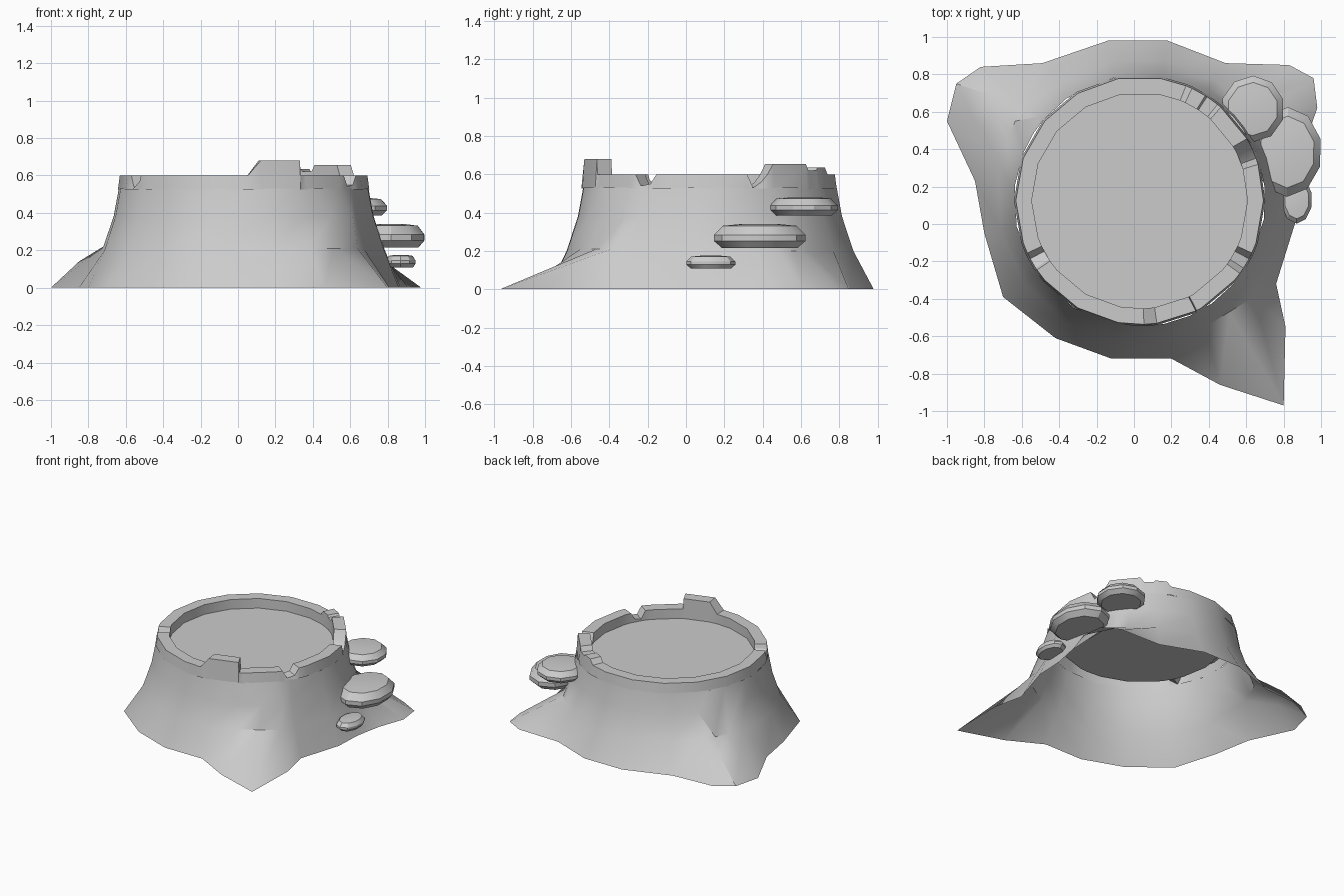
import bpy, bmesh, math
from mathutils import Vector

if "Cube" in bpy.data.objects:
    bpy.data.objects.remove(bpy.data.objects["Cube"])

CX, CY = 0.03, 0.125          # axis of the trunk


def loft(name, rings, cap_low=False, cap_top=False, angle=35):
    """Join equal-length closed loops with quads (loops run counter-clockwise)."""
    bm = bmesh.new()
    loops = [[bm.verts.new(p) for p in ring] for ring in rings]
    n = len(loops[0])
    for a, b in zip(loops, loops[1:]):
        for i in range(n):
            j = (i + 1) % n
            bm.faces.new((a[i], a[j], b[j], b[i]))
    if cap_low:
        bm.faces.new(loops[0][::-1])
    if cap_top:
        bm.faces.new(loops[-1])
    me = bpy.data.meshes.new(name)
    bm.to_mesh(me)
    bm.free()
    ob = bpy.data.objects.new(name, me)
    bpy.context.collection.objects.link(ob)
    bpy.ops.object.select_all(action='DESELECT')
    ob.select_set(True)
    bpy.context.view_layer.objects.active = ob
    bpy.ops.object.shade_smooth_by_angle(angle=math.radians(angle))
    return ob


def on_circle(r, ang, z):
    return Vector((CX + r * math.cos(ang), CY + r * math.sin(ang), z))


# Trunk: ground outline with three roots
base = [(-0.12, -0.72), (0.2, -0.72), (0.46, -0.86), (0.80, -0.97),
        (0.81, -0.55), (0.76, -0.32), (0.86, 0.0), (0.87, 0.22),
        (0.91, 0.42), (0.98, 0.62), (0.96, 0.78), (0.83, 0.85),
        (0.49, 0.86), (0.18, 0.98), (-0.14, 0.98), (-0.49, 0.86),
        (-0.82, 0.84), (-0.95, 0.75), (-1.0, 0.55), (-0.85, 0.23),
        (-0.80, -0.05), (-0.70, -0.39), (-0.42, -0.61)]
# root shoulders that leave the regular ring
low_fix = {2: (0.38, -0.55, 0.21), 3: (0.51, -0.47, 0.21), 4: (0.64, -0.39, 0.21),
           16: (-0.59, 0.64, 0.22), 17: (-0.77, 0.69, 0.17),
           18: (-0.85, 0.56, 0.14), 19: (-0.72, 0.35, 0.22)}
high_fix = {2: (0.36, -0.51, 0.38), 3: (0.50, -0.42, 0.38), 4: (0.61, -0.31, 0.38),
            17: (-0.635, 0.55, 0.22), 18: (-0.68, 0.45, 0.22)}
ground, low, high, top = [], [], [], []
for i, (x, y) in enumerate(base):
    a = math.atan2(y - CY, x - CX)
    ground.append(Vector((x, y, 0)))
    low.append(Vector(low_fix.get(i, on_circle(0.76, a, 0.2))))
    high.append(Vector(high_fix.get(i, on_circle(0.70, a, 0.38))))
    top.append(on_circle(0.672, a, 0.53))
loft("trunk", [ground, low, high, top], angle=40)

# Bark rim: angle and height, with chips and raised splinters
chips = [(-88, 0.6), (-82, 0.68), (-63, 0.68), (-62.5, 0.6),
         (-36, 0.6), (-33, 0.54), (-28, 0.55), (-25, 0.6),
         (17, 0.6), (20, 0.53), (24, 0.56), (27, 0.6), (30, 0.655), (49, 0.655),
         (51, 0.62), (57, 0.62), (58, 0.635), (65, 0.635), (68, 0.6),
         (205, 0.6), (208, 0.53), (213, 0.57), (214, 0.6)]
busy = [(-90, -60), (-38, -23), (15, 70), (203, 216)]
for k in range(18):
    d = -80 + 20 * k
    if not any(lo < d < hi for lo, hi in busy):
        chips.append((d, 0.6))
chips.sort()
rim = [(math.radians(d), z) for d, z in chips]
loft("bark_rim", [[on_circle(0.672, a, 0.525) for a, z in rim],
                  [on_circle(0.662, a, z) for a, z in rim],
                  [on_circle(0.577, a, z) for a, z in rim],
                  [on_circle(0.577, a, 0.525) for a, z in rim]], angle=30)

# Sawn wood face, recessed inside the rim
loft("cut_face", [[on_circle(0.58, a, 0.526) for a, z in rim]], cap_top=True)


# Shelf mushrooms on the right side
def mushroom(name, x, y, rx, ry, z0, z1):
    prof = [(0.82, 0), (1, 0.3), (1, 0.55), (0.8, 0.93), (0.42, 1)]
    rings = [[(x + rx * r * math.cos(t * math.tau / 10 + 0.3),
               y + ry * r * math.sin(t * math.tau / 10 + 0.3),
               z0 + (z1 - z0) * h) for t in range(10)] for r, h in prof]
    loft(name, rings, cap_low=True, cap_top=True, angle=30)


mushroom("mushroom_upper", 0.635, 0.615, 0.17, 0.178, 0.385, 0.48)
mushroom("mushroom_middle", 0.82, 0.385, 0.185, 0.24, 0.215, 0.34)
mushroom("mushroom_lower", 0.87, 0.13, 0.083, 0.128, 0.108, 0.175)
